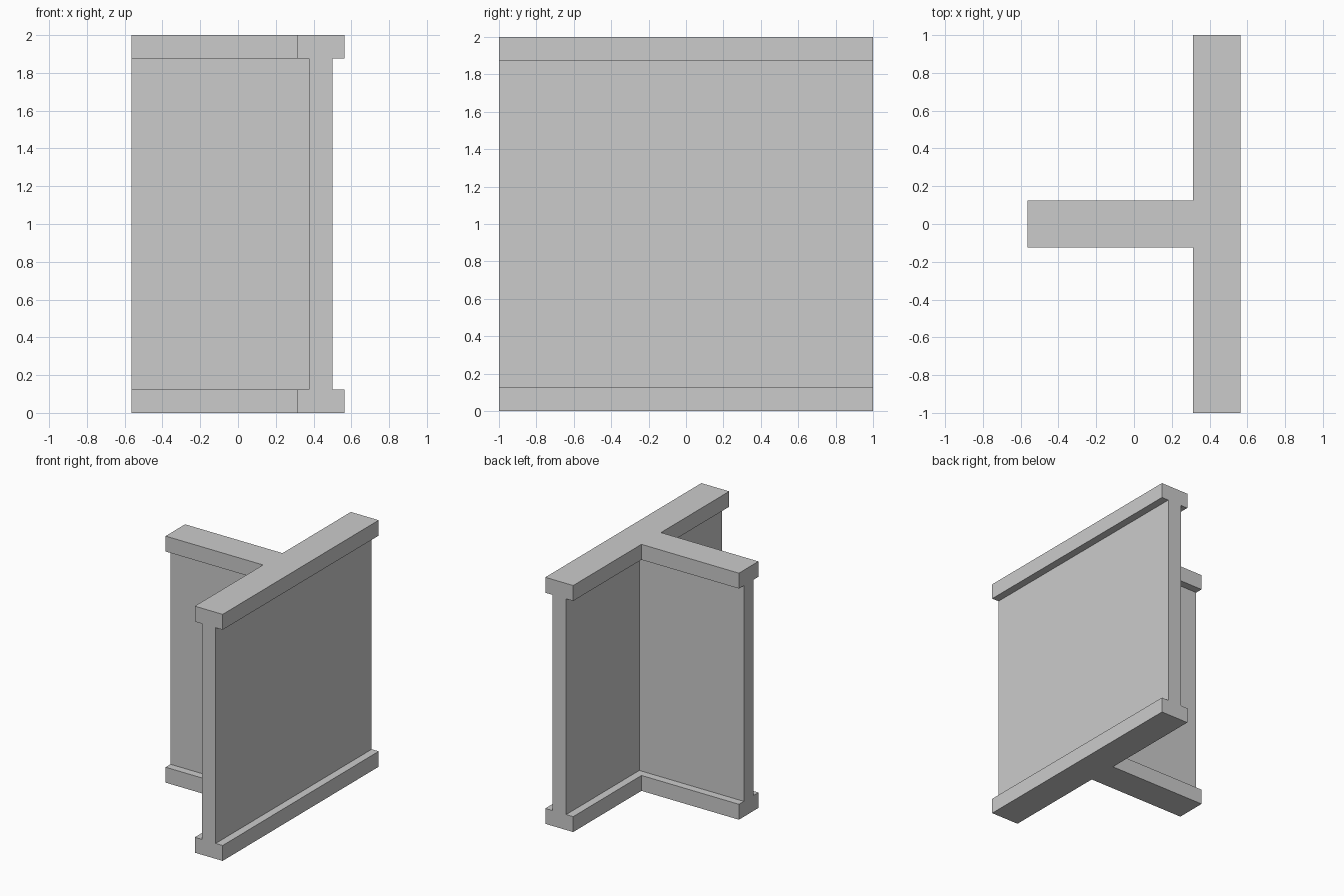
import bpy, bmesh

if "Cube" in bpy.data.objects:
    bpy.data.objects.remove(bpy.data.objects["Cube"])

RAIL, PANEL = 0.125, 0.0625      # half thickness of rails and of panels
CX, LEFT, END = 0.4375, -0.5625, 1.0


def t_outline(h):
    """T-shaped plan, counter-clockwise, with half thickness h."""
    return [(CX + h, -END), (CX + h, END), (CX - h, END), (CX - h, h),
            (LEFT, h), (LEFT, -h), (CX - h, -h), (CX - h, -END)]


# Levels: bottom rail, thin panel, top rail
levels = [(0, RAIL), (0.125, RAIL), (0.125, PANEL),
          (1.875, PANEL), (1.875, RAIL), (2, RAIL)]
bm = bmesh.new()
rings = [[bm.verts.new((x, y, z)) for x, y in t_outline(h)] for z, h in levels]

# Flat top and bottom
bm.faces.new(rings[0][::-1])
bm.faces.new(rings[-1])

for i in range(8):
    j = (i + 1) % 8
    if i in (1, 4, 7):
        # Flush I-shaped wall ends
        bm.faces.new([r[j] for r in rings] + [r[i] for r in reversed(rings)])
    else:
        # Rail sides, ledges and panel sides
        for a, b in zip(rings, rings[1:]):
            bm.faces.new((a[i], a[j], b[j], b[i]))

bmesh.ops.recalc_face_normals(bm, faces=bm.faces)
mesh = bpy.data.meshes.new("t_junction_wall")
bm.to_mesh(mesh)
bm.free()
bpy.context.collection.objects.link(bpy.data.objects.new("t_junction_wall", mesh))
